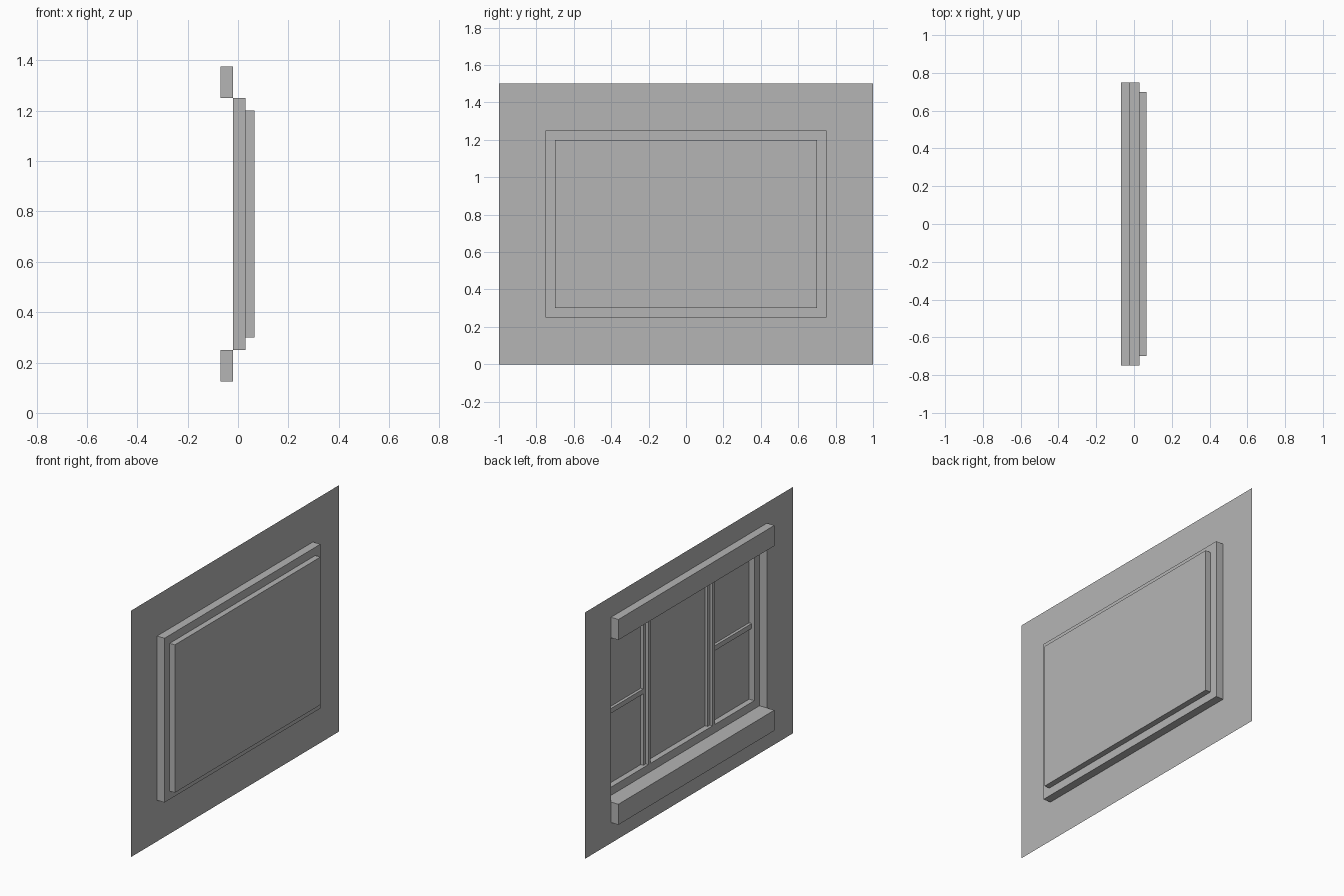
import bpy, bmesh

cube = bpy.data.objects.get("Cube")
if cube:
    bpy.data.objects.remove(cube, do_unlink=True)

GREY = (0.46, 0.46, 0.46, 1)
mat = bpy.data.materials.new("plain grey")
mat.use_nodes = True
mat.diffuse_color = GREY
mat.node_tree.nodes["Principled BSDF"].inputs["Base Color"].default_value = GREY

# Depths along x, from the wall plane out to the pane
WALL, LEDGE, BAR, PANE = -0.02, 0.03, 0.0475, 0.065
MID = 0.75


def finish(bm, name):
    mesh = bpy.data.meshes.new(name)
    bm.to_mesh(mesh)
    bm.free()
    mesh.materials.append(mat)
    obj = bpy.data.objects.new(name, mesh)
    bpy.context.collection.objects.link(obj)
    return obj


def box(name, x, y, z):
    """Box between the (low, high) pairs of each axis."""
    bm = bmesh.new()
    bmesh.ops.create_cube(bm, size=1)
    for v in bm.verts:
        v.co = [r[0] if c < 0 else r[1] for c, r in zip(v.co, (x, y, z))]
    return finish(bm, name)


def stepped_shell(name, steps, cap):
    """Open shell through rectangles (x, half width, half height)."""
    bm = bmesh.new()
    loops = [[bm.verts.new((x, sy * hy, MID + sz * hz))
              for sy, sz in ((-1, -1), (1, -1), (1, 1), (-1, 1))]
             for x, hy, hz in steps]
    for a, b in zip(loops, loops[1:]):
        for i in range(4):
            j = (i + 1) % 4
            bm.faces.new((a[i], a[j], b[j], b[i]))
    if cap:
        bm.faces.new(loops[-1])
    return finish(bm, name)


# Thin wall sheet with the window opening
stepped_shell("wall", [(WALL, 1, 0.75), (WALL, 0.75, 0.5)], False)

# Stepped window casing, closed by the pane
stepped_shell("window_casing", [(WALL, 0.75, 0.5), (LEDGE, 0.75, 0.5),
                                (LEDGE, 0.7, 0.45), (PANE, 0.7, 0.45)], True)

# Boards above and below the opening
box("lintel_board", (-0.07, WALL), (-0.75, 0.75), (1.25, 1.375))
box("sill_board", (-0.07, WALL), (-0.75, 0.75), (0.125, 0.25))

# Stepped mullions and short crossbars in the recess, on both sides
for side, s in (("left", 1), ("right", -1)):
    def span(a, b):
        return sorted((s * a, s * b))
    box(side + "_mullion", (BAR, PANE), span(0.276, 0.343), (0.3, 1.2))
    box(side + "_mullion_rib", (LEDGE, BAR), span(0.299, 0.32), (0.3, 1.2))
    box(side + "_crossbar", (BAR, PANE), span(0.343, 0.7), (0.735, 0.765))
